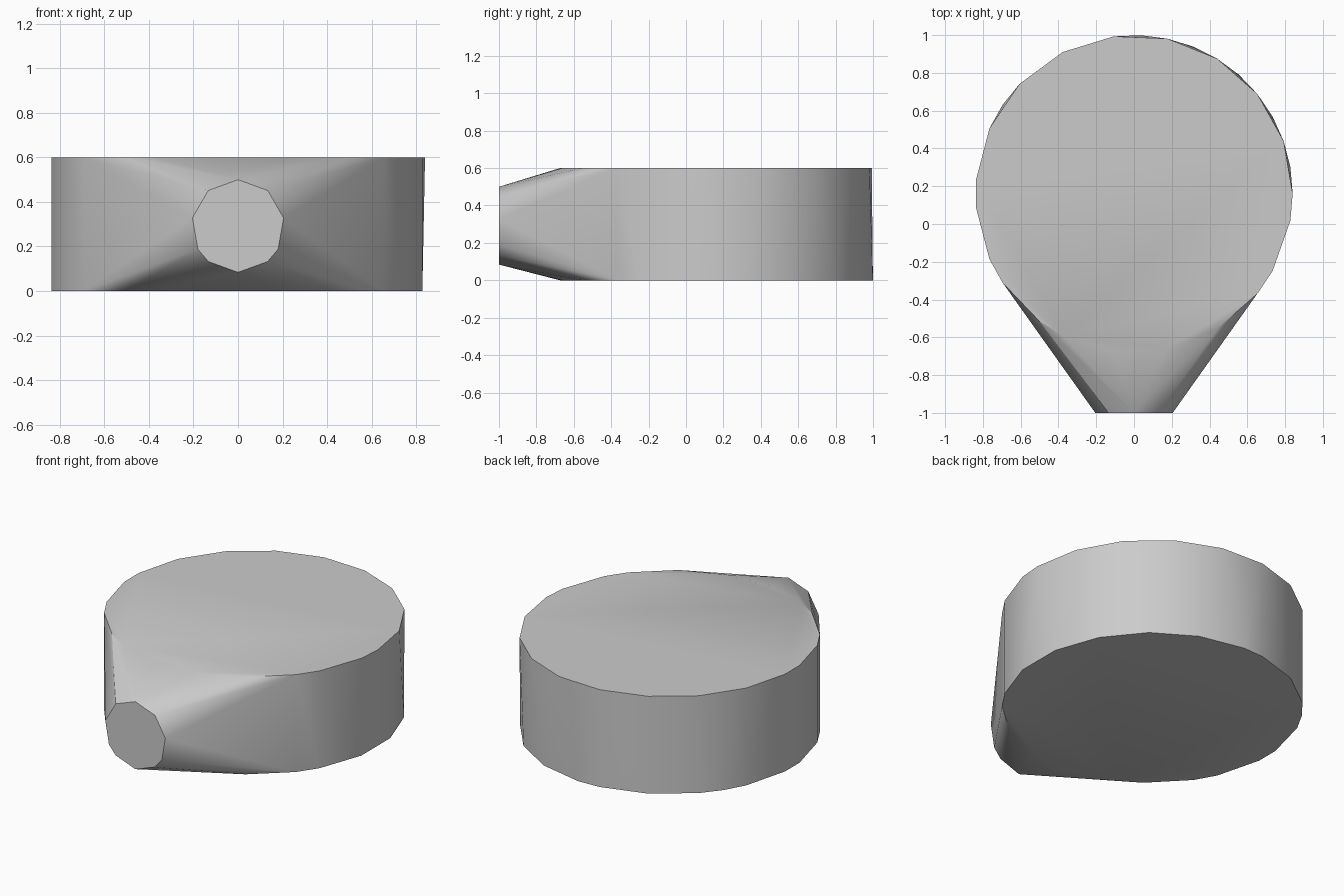
import bpy
import bmesh
from math import cos, sin, radians, tau

cube = bpy.data.objects.get("Cube")
if cube:
    bpy.data.objects.remove(cube, do_unlink=True)

# Plain grey material
grey = bpy.data.materials.new("light grey")
grey.use_nodes = True
colour = (0.6, 0.6, 0.6, 1)
grey.diffuse_color = colour
grey.node_tree.nodes["Principled BSDF"].inputs["Base Color"].default_value = colour

# Drum: each rim uses a subset of the corners of one 37-sided circle
SIDES, RADIUS, CENTRE_Y, HEIGHT = 37, 0.84, 0.16, 0.6
shared = {12, 14, 16, 18, 19, 21, 22, 24, 25, 27, 29, 31, 33, 34, 36}
top_rim = shared | {0, 2, 4, 6, 8, 10}
bottom_rim = shared | {1, 3, 5, 7, 9, 10, 15}

bm = bmesh.new()
for rim, z in ((top_rim, HEIGHT), (bottom_rim, 0)):
    for k in sorted(rim):
        a = tau * k / SIDES
        bm.verts.new((RADIUS * cos(a), CENTRE_Y + RADIUS * sin(a), z))

# Spout mouth: small upright ring at the front
for degrees in (90, 50, 10, -30, -50, -90, -130, -150, 170, 130):
    a = radians(degrees)
    bm.verts.new((0.208 * cos(a), -1, 0.292 + 0.208 * sin(a)))

# Stretch one skin round the drum and mouth, then merge flat facets
bmesh.ops.convex_hull(bm, input=bm.verts[:])
bmesh.ops.dissolve_limit(bm, angle_limit=radians(0.5),
                         verts=bm.verts[:], edges=bm.edges[:])
bmesh.ops.recalc_face_normals(bm, faces=bm.faces[:])

mesh = bpy.data.meshes.new("tapered_drum")
bm.to_mesh(mesh)
bm.free()
mesh.materials.append(grey)
drum = bpy.data.objects.new("tapered_drum", mesh)
bpy.context.collection.objects.link(drum)

# Smooth walls with crisp rims
bpy.ops.object.select_all(action="DESELECT")
drum.select_set(True)
bpy.context.view_layer.objects.active = drum
bpy.ops.object.shade_smooth_by_angle(angle=radians(30))
